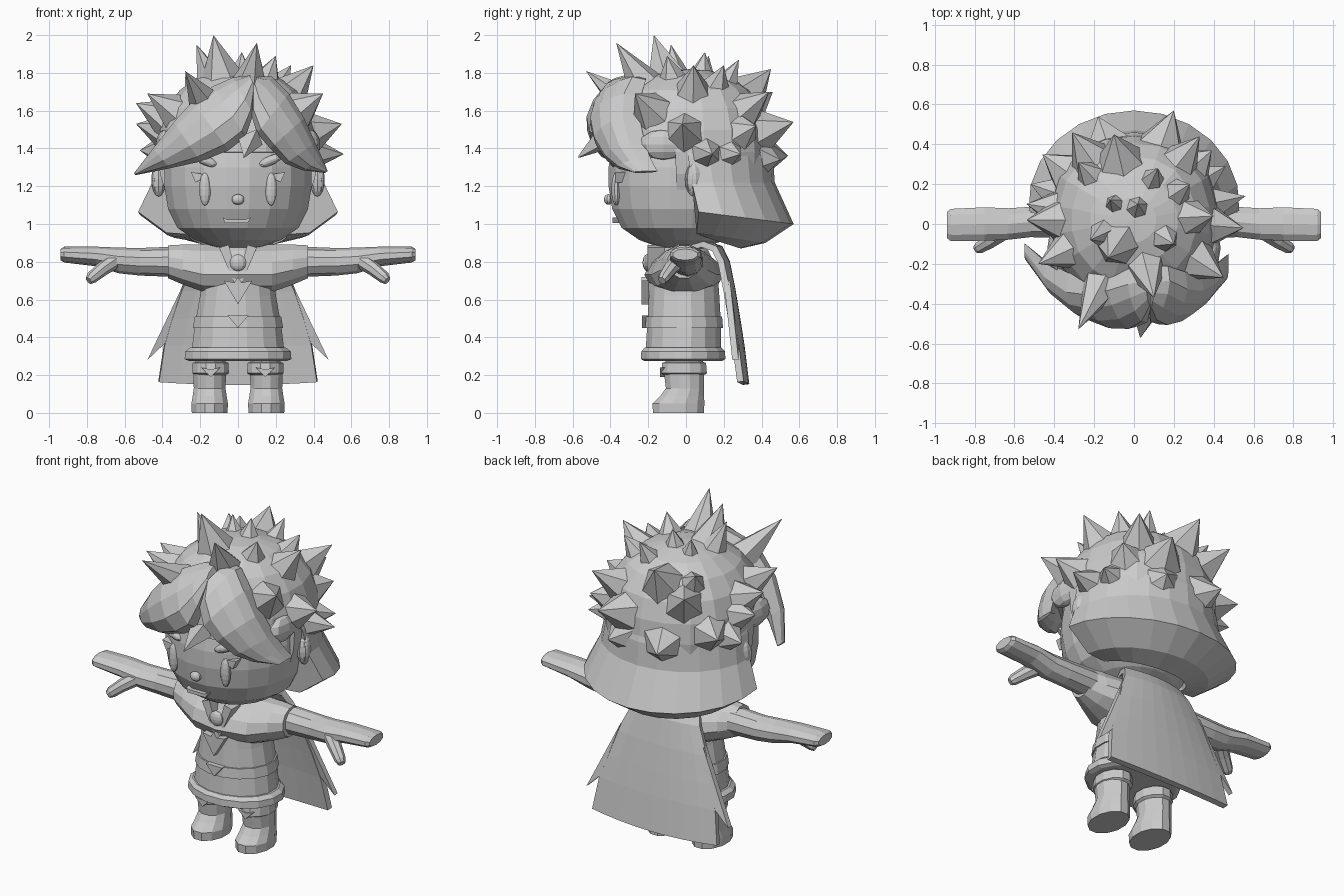
import bpy, bmesh, math
from mathutils import Vector, Matrix

grey = bpy.data.materials.new("light_grey")
grey.diffuse_color = (0.6, 0.6, 0.6, 1)


def finish(name, bm):
    bmesh.ops.remove_doubles(bm, verts=bm.verts, dist=1e-4)
    bmesh.ops.recalc_face_normals(bm, faces=bm.faces)
    me = bpy.data.meshes.new(name)
    bm.to_mesh(me)
    bm.free()
    me.materials.append(grey)
    ob = bpy.data.objects.new(name, me)
    bpy.context.collection.objects.link(ob)
    return ob


def loft(name, loops, closed=True, caps=True):
    """Skin a list of equal-length point loops."""
    bm = bmesh.new()
    rows = [[bm.verts.new(p) for p in lp] for lp in loops]
    n = len(rows[0])
    for a, b in zip(rows, rows[1:]):
        for i in range(n if closed else n - 1):
            j = (i + 1) % n
            bm.faces.new((a[i], a[j], b[j], b[i]))
    if caps:
        bm.faces.new(rows[0])
        bm.faces.new(rows[-1])
    return finish(name, bm)


def ring(c, u, v, n=16, axis="Z"):
    pts = []
    for i in range(n):
        t = 2 * math.pi * (i + 0.5) / n
        a, b = u * math.cos(t), v * math.sin(t)
        pts.append((c[0] + a, c[1] + b, c[2]) if axis == "Z" else (c[0], c[1] + a, c[2] + b))
    return pts


def lathe(name, rings, cx=0, n=16):
    """Rings of (z, centre y, radius x, radius y)."""
    return loft(name, [ring((cx, cy, z), rx, ry, n) for z, cy, rx, ry in rings])


def ball(name, c, r, u=10, v=8, tilt=0):
    bm = bmesh.new()
    bmesh.ops.create_uvsphere(bm, u_segments=u, v_segments=v, radius=1)
    m = Matrix.Translation(c) @ Matrix.Rotation(tilt, 4, "Y") @ Matrix.Diagonal((*r, 1))
    bm.transform(m)
    return finish(name, bm)


def plate(name, pts, y, depth):
    """Outline in x,z extruded along y."""
    return loft(name, [[(x, y, z) for x, z in pts], [(x, y + depth, z) for x, z in pts]])


def puff(v, p=2.3):
    """Scale that pushes a unit direction onto a slightly boxy sphere."""
    return sum(abs(c) ** p for c in v) ** (-1 / p)


# --- head, ears and face
lathe("head", [(z, -0.02, r, r) for z, r in (
    (0.87, 0.05), (0.88, 0.13), (0.915, 0.23), (0.98, 0.325), (1.08, 0.375), (1.2, 0.395),
    (1.3, 0.395), (1.45, 0.37), (1.6, 0.28), (1.7, 0.05))], n=20)
lathe("neck", [(0.84, -0.01, 0.09, 0.09), (0.92, -0.01, 0.09, 0.09)], n=10)
ball("nose", (0, -0.41, 1.13), (0.035, 0.025, 0.028))
plate("mouth", [(-0.08, 1.035), (-0.07, 1.005), (0.05, 1.005), (0.07, 1.035), (0.04, 1.025), (-0.06, 1.025)],
      -0.388, 0.06)
for s, side in ((-1, "left"), (1, "right")):
    ball(side + "_eye", (s * 0.175, -0.37, 1.185), (0.032, 0.025, 0.088))
    plate(side + "_eyelash", [(s * 0.16, 1.26), (s * 0.25, 1.275), (s * 0.225, 1.22), (s * 0.19, 1.24)],
          -0.375, 0.06)
    ball(side + "_brow", (s * 0.17, -0.375, 1.335), (0.075, 0.03, 0.025), tilt=-s * 0.4)
    ball(side + "_ear", (s * 0.42, 0.04, 1.235), (0.04, 0.045, 0.09))
    ball(side + "_ear_rim", (s * 0.44, 0.025, 1.235), (0.02, 0.022, 0.06))
    ball(side + "_temple_hair", (s * 0.385, -0.12, 1.42), (0.05, 0.13, 0.08), u=8, v=6)

# --- hair cap, open over the face
C, R = Vector((0, 0.02, 1.38)), Vector((0.425, 0.43, 0.44))
bm = bmesh.new()
bmesh.ops.create_uvsphere(bm, u_segments=18, v_segments=12, radius=1)
for v in bm.verts:
    v.co *= puff(v.co)
bm.transform(Matrix.Translation(C) @ Matrix.Diagonal((*R, 1)))
cut = []
for f in bm.faces:
    p = f.calc_center_median()
    if p.z < 1.2 or (p.y < -0.08 and p.z < 1.38):
        cut.append(f)
bmesh.ops.delete(bm, geom=cut, context="FACES")
cap = finish("hair_cap", bm)
mod = cap.modifiers.new("thickness", "SOLIDIFY")
mod.thickness = 0.03

# --- flared back hair with a closed underside
cols = []
for i in range(13):
    a = math.radians(-4 + 188 * i / 12)
    c, s = math.cos(a), math.sin(a)
    cols.append([(rx * c, cy + ry * s, z - dz * s) for rx, ry, cy, z, dz in (
        (0.40, 0.40, 0.03, 1.45, 0), (0.43, 0.42, 0.04, 1.36, 0), (0.455, 0.41, 0.06, 1.22, 0),
        (0.53, 0.47, 0.10, 1.06, 0.06), (0.38, 0.34, 0.08, 0.95, 0.05),
        (0.26, 0.22, 0.07, 0.94, 0.07), (0.24, 0.2, 0.06, 1.2, 0))])
loft("back_hair", cols)


# --- two swept fringe locks, thick enough to merge into the cap
def fringe_lock(name, stations):
    def place(x, z, k):
        y = -0.535 * math.sqrt(max(0.05, 1 - (x / 0.6) ** 2)) * math.sqrt(max(0.05, 1 - ((z - 1.5) / 0.4) ** 2))
        return (x, y * k, z)
    loops = []
    for x0, z0, x1, z1 in stations:
        loops.append([place(x0 + (x1 - x0) * t, z0 + (z1 - z0) * t, k) for t, k in (
            (0, 0.78), (0.1, 0.9), (0.3, 0.97), (0.6, 1.0), (0.88, 0.96), (1, 0.86),
            (0.8, 0.7), (0.45, 0.58), (0.08, 0.55))])
    loft(name, loops)


fringe_lock("left_fringe", [
    (0.06, 1.79, 0.09, 1.73), (-0.03, 1.775, 0.08, 1.58), (-0.13, 1.73, 0.04, 1.46),
    (-0.24, 1.65, -0.05, 1.39), (-0.34, 1.54, -0.2, 1.33), (-0.45, 1.40, -0.36, 1.295),
    (-0.55, 1.27, -0.545, 1.258)])
fringe_lock("right_fringe", [
    (0.10, 1.78, 0.08, 1.72), (0.18, 1.78, 0.07, 1.58), (0.27, 1.69, 0.10, 1.48),
    (0.35, 1.56, 0.17, 1.40), (0.41, 1.43, 0.25, 1.32), (0.45, 1.34, 0.34, 1.285),
    (0.475, 1.28, 0.46, 1.27)])

# --- hair spikes: tip position and base radius
spikes = [
    (-.13, -.17, 2.0, .10), (.10, -.37, 1.96, .09), (-.28, -.53, 1.81, .09), (.40, .04, 1.84, .09),
    (-.22, -.08, 1.95, .07), (.45, -.27, 1.69, .10), (.55, -.02, 1.53, .10), (.56, .14, 1.37, .08),
    (-.54, .02, 1.64, .10), (-.48, -.2, 1.69, .09), (-.54, .10, 1.53, .09), (-.52, .2, 1.39, .09),
    (.20, .57, 1.54, .11), (-.18, .54, 1.36, .11), (-.31, .46, 1.70, .10), (.33, .44, 1.70, .09),
    (-.10, .45, 1.82, .11), (.12, .28, 1.87, .06), (-.28, .31, 1.78, .07), (-.46, .35, 1.45, .10),
    (.39, .37, 1.52, .09), (.46, .29, 1.37, .07), (.02, .10, 1.91, .06), (-.12, .12, 1.89, .05),
    (.20, -.10, 1.89, .07), (.28, .20, 1.84, .07), (.18, .50, 1.34, .10)]
bm = bmesh.new()
for x, y, z, r in spikes:
    tip = Vector((x, y, z))
    d = tip - C
    q = Vector((d.x / R.x, d.y / R.y, d.z / R.z))
    base = C + d * (0.93 * puff(q))
    axis = tip - base
    m = Matrix.Translation((tip + base) / 2) @ axis.to_track_quat("Z", "Y").to_matrix().to_4x4()
    bmesh.ops.create_cone(bm, cap_ends=True, segments=6, radius1=r * 1.15, radius2=0,
                          depth=axis.length, matrix=m)
finish("hair_spikes", bm)
loft("forehead_spike", [[(0.0, -0.46, 1.46), (0.1, -0.47, 1.5), (0.13, -0.44, 1.42), (0.05, -0.4, 1.4)],
                        [(0.03, -0.57, 1.355), (0.035, -0.57, 1.36), (0.035, -0.568, 1.352), (0.03, -0.568, 1.35)]])

# --- tunic, belt and hem
lathe("tunic", [(0.29, -0.015, 0.255, 0.205), (0.45, -0.01, 0.235, 0.2), (0.62, -0.01, 0.205, 0.19),
                (0.76, -0.01, 0.19, 0.18), (0.86, -0.01, 0.15, 0.13), (0.89, -0.01, 0.09, 0.09)])
lathe("belt", [(0.45, -0.01, 0.243, 0.21), (0.51, -0.01, 0.233, 0.205)])
lathe("hem", [(0.275, -0.015, 0.265, 0.21), (0.285, -0.015, 0.288, 0.228), (0.325, -0.015, 0.285, 0.226),
              (0.345, -0.015, 0.26, 0.208)])
plate("buckle", [(-0.055, 0.515), (0.055, 0.515), (0, 0.45)], -0.232, 0.04)

# --- wide shoulders with sleeve ends; the chest bulges low, the top slopes in
shoulders = []
for x, z, ry, rz in ((-.37, .80, .088, .09), (-.29, .785, .125, .11), (-.18, .765, .17, .13), (0, .765, .2, .13),
                     (.18, .765, .17, .13), (.29, .785, .125, .11), (.37, .80, .088, .09)):
    lean = 0.35 * (ry - 0.088) / 0.112
    shoulders.append([(px, py * (1 - lean * max(-1, min(1, (pz - z) / rz))) - 0.01, pz)
                      for px, py, pz in ring((x, 0, z), ry, rz, 12, "X")])
loft("shoulders", shoulders)

# --- collar, gem and pendant
for s, side in ((-1, "left"), (1, "right")):
    plate(side + "_collar", [(s * 0.05, 0.89), (s * 0.1, 0.875), (s * 0.02, 0.69), (0, 0.72)], -0.205, 0.09)
ball("gem", (0, -0.205, 0.795), (0.045, 0.025, 0.045))
plate("pendant", [(-0.075, 0.7), (-0.02, 0.69), (0, 0.72), (0.02, 0.69), (0.075, 0.7), (0, 0.575)], -0.235, 0.04)

# --- arms and legs
for s, side in ((-1, "left"), (1, "right")):
    loft(side + "_arm", [ring((s * x, cy, cz), ry, rz, 10, "X") for x, cy, cz, ry, rz in (
        (.34, .01, .80, .085, .08), (.52, .01, .80, .08, .073), (.63, 0, .807, .083, .068),
        (.75, 0, .828, .088, .052), (.92, -.005, .838, .085, .042), (.94, -.005, .838, .068, .03))])
    # thumb, with sections square to its direction
    d = Vector((s * .14, -.09, -.12)).normalized()
    turn = d.to_track_quat("Z", "Y")
    loft(side + "_thumb", [[Vector((s * x, y, z)) + turn @ Vector(p) for p in ring((0, 0, 0), r, r, 8)]
                           for x, y, z, r in ((.64, -.03, .815, .045), (.72, -.085, .76, .038),
                                              (.775, -.118, .715, .032), (.79, -.127, .70, .022))])
    lathe(side + "_boot", [(0, -.04, .098, .14), (.05, -.04, .1, .142), (.09, -.02, .093, .12),
                           (.13, -.005, .087, .105), (.21, -.01, .09, .11)], s * .15, 12)
    lathe(side + "_boot_cuff", [(.2, -.01, .085, .11), (.21, -.01, .1, .125), (.265, -.01, .098, .12),
                                (.27, -.01, .08, .1)], s * .145, 12)
    lathe(side + "_leg", [(.2, -.01, .08, .1), (.33, -.01, .085, .105)], s * .145, 12)
    plate(side + "_boot_badge", [(s * .145 + a, .225 + b) for a, b in (
        (-.05, .015), (0, .005), (.05, .015), (0, -.035))], -0.138, 0.03)

# --- cape with torn side points
rows = []
for z, w, y in ((.875, .15, .06), (.895, .17, .11), (.87, .2, .18), (.8, .23, .215), (.65, .3, .245),
                (.5, .35, .27), (.36, .39, .292), (.165, .42, .318)):
    rows.append([(w * t, y - 0.03 * t * t, z - (0.015 * (1 - t * t) if z < .2 else 0))
                 for t in (-1, -.75, -.5, -.25, 0, .25, .5, .75, 1)])
cape = loft("cape", rows, closed=False, caps=False)
mod = cape.modifiers.new("thickness", "SOLIDIFY")
mod.thickness, mod.offset = 0.035, 0
for s, side in ((-1, "left"), (1, "right")):
    tear = [(s * .28, .215, .70), (s * .48, .26, .28), (s * .385, .26, .37)]
    loft(side + "_cape_point", [[(x, y + d, z) for x, y, z in tear] for d in (-0.015, 0.018)])
